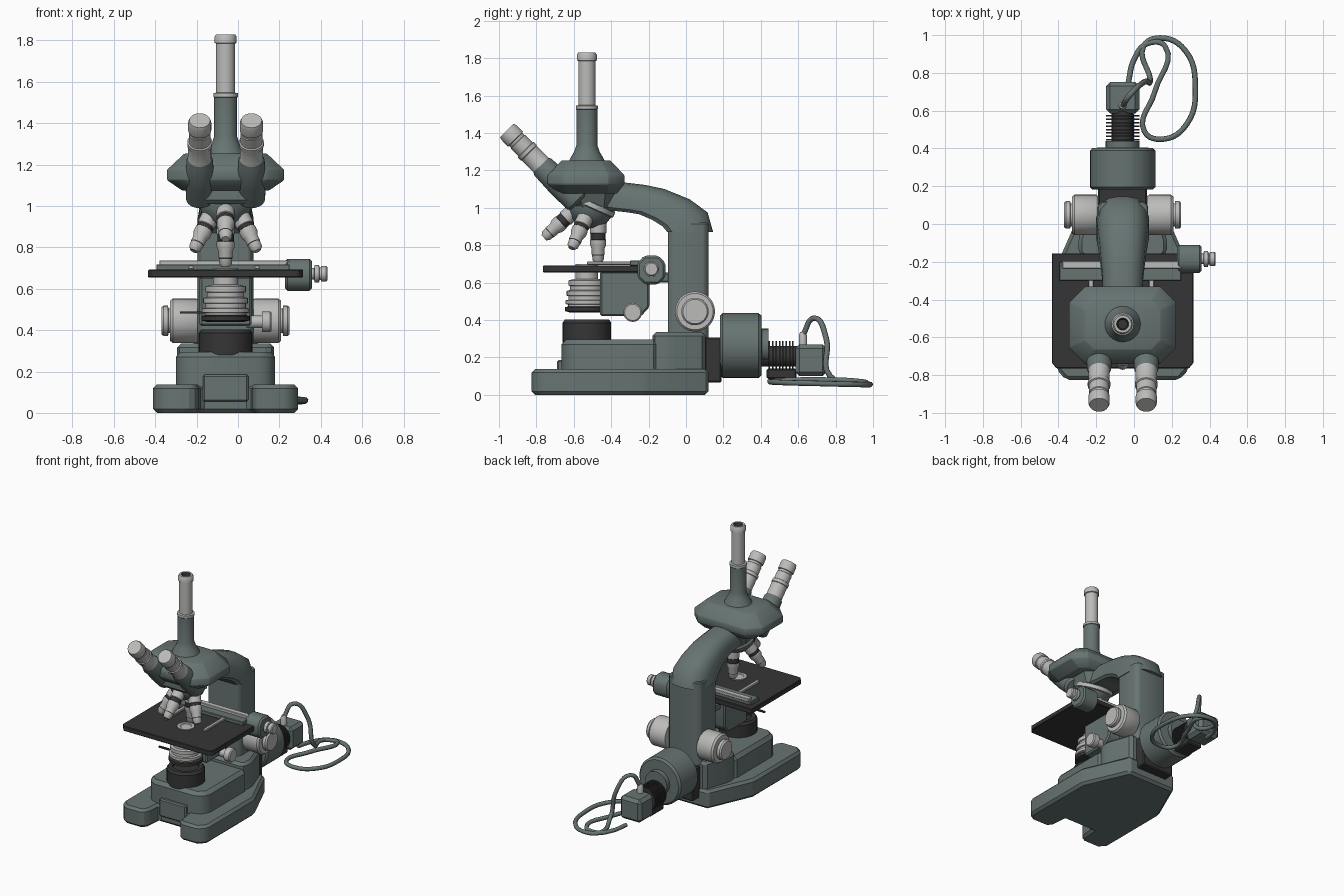
import bpy, bmesh, math
from mathutils import Vector, Matrix

if "Cube" in bpy.data.objects:
    bpy.data.objects.remove(bpy.data.objects["Cube"])

def material(name, r, g, b):
    m = bpy.data.materials.new(name)
    m.diffuse_color = (r, g, b, 1)
    m.use_nodes = True
    m.node_tree.nodes["Principled BSDF"].inputs["Base Color"].default_value = m.diffuse_color
    return m

MATS = [material("grey_green_paint", .135, .175, .168),
        material("black_metal", .036, .036, .036),
        material("light_metal", .5, .5, .49)]
GREEN, BLACK, LIGHT = 0, 1, 2
C = -0.06                                   # centre line of the instrument

def finish(name, bm, angle=35):
    bmesh.ops.recalc_face_normals(bm, faces=bm.faces)
    for f in bm.faces:
        f.smooth = True
    for e in bm.edges:
        e.smooth = e.is_manifold and e.calc_face_angle(0) < math.radians(angle)
    me = bpy.data.meshes.new(name)
    bm.to_mesh(me)
    bm.free()
    for m in MATS:
        me.materials.append(m)
    ob = bpy.data.objects.new(name, me)
    bpy.context.collection.objects.link(ob)
    return ob

def loft(name, rings, mat=GREEN, bevel=0, angle=25):
    """Skin a list of equal-sized closed rings and cap the ends."""
    bm = bmesh.new()
    vs = [[bm.verts.new(p) for p in r] for r in rings]
    n = len(vs[0])
    for a, b in zip(vs, vs[1:]):
        for i in range(n):
            bm.faces.new((a[i], a[(i + 1) % n], b[(i + 1) % n], b[i]))
    bm.faces.new(vs[0][::-1])
    bm.faces.new(vs[-1])
    bmesh.ops.recalc_face_normals(bm, faces=bm.faces)
    if bevel:
        bmesh.ops.bevel(bm, geom=list(bm.edges), offset=bevel, segments=1,
                        affect='EDGES', clamp_overlap=True)
    for f in bm.faces:
        f.material_index = mat
    return finish(name, bm, angle)

def prism(name, outline, z0, z1, mat=GREEN, bevel=0):
    return loft(name, [[(x, y, z) for x, y in outline] for z in (z0, z1)], mat, bevel)

def box(name, x0, x1, y0, y1, z0, z1, mat=GREEN, bevel=0.008):
    return prism(name, [(x0, y0), (x1, y0), (x1, y1), (x0, y1)], z0, z1, mat, bevel)

def lathe(name, prof, origin, axis=(0, 0, 1), mat=GREEN, n=32):
    """Spin (radius, height[, colour of the band above]) about an axis."""
    bm = bmesh.new()
    M = Matrix.Translation(origin) @ Vector(axis).to_track_quat('Z', 'Y').to_matrix().to_4x4()
    rings = [[bm.verts.new(M @ Vector((p[0] * math.cos(2 * math.pi * i / n),
                                       p[0] * math.sin(2 * math.pi * i / n), p[1])))
              for i in range(n)] for p in prof]
    col = mat
    bm.faces.new(rings[0]).material_index = prof[0][2] if len(prof[0]) > 2 else mat
    for k in range(len(prof) - 1):
        col = prof[k][2] if len(prof[k]) > 2 else col
        a, b = rings[k], rings[k + 1]
        for i in range(n):
            j = (i + 1) % n
            bm.faces.new((a[i], a[j], b[j], b[i])).material_index = col
    bm.faces.new(rings[-1]).material_index = prof[-1][2] if len(prof[-1]) > 2 else col
    return finish(name, bm)

def mirrored(half):
    return [(C + x, y) for x, y in half] + [(C - x, y) for x, y in reversed(half)]

# --- foot and body -------------------------------------------------------
prism("base", mirrored([(.12, -.67), (.13, -.78), (.16, -.825), (.30, -.825), (.35, -.77),
                        (.35, -.22), (.20, .12)]), 0, .137, bevel=.018)
prism("body_front", mirrored([(.18, -.665), (.24, -.61), (.24, -.15)]), .1, .295, bevel=.025)
prism("body_rear", mirrored([(.21, -.18), (.235, -.15), (.235, -.08), (.17, .105)]),
      .1, .335, bevel=.025)
box("front_panel", C - .11, C + .11, -.69, -.64, .055, .185)
lathe("field_lens_housing", [(.13, .28), (.13, .385), (.118, .402), (.09, .402), (.085, .39)],
      (C, -.53, 0), mat=BLACK)

# --- column and curved arm -----------------------------------------------
prism("column", mirrored([(.115, -.095), (.135, -.07), (.135, .095), (.11, .12)]), .3, .92,
      bevel=.006)
section = [(.85, 0), (1, .1), (1, .55), (.85, .8), (.55, .96), (.2, 1)]
section += [(-x, t) for x, t in reversed(section)]
arm = []
for (uy, uz), (ly, lz), w in [((.145, .87), (-.1, .87), .14), ((.115, .975), (-.125, .9), .135),
                              ((.02, 1.045), (-.18, .935), .125), ((-.115, 1.1), (-.25, .965), .115),
                              ((-.22, 1.122), (-.31, .975), .108), ((-.33, 1.135), (-.4, .985), .105),
                              ((-.5, 1.14), (-.5, 1.0), .105)]:
    arm.append([(C + w * x, ly + (uy - ly) * t, lz + (uz - lz) * t) for x, t in section])
loft("arm", arm, angle=40)

# --- focus knobs -----------------------------------------------------------
for s, side in ((-1, "left"), (1, "right")):
    lathe("focus_knob_" + side, [(.1, .13), (.107, .14), (.107, .255), (.097, .268), (.06, .268),
                                 (.06, .276), (.073, .278), (.073, .3), (.065, .31)],
          (C, .048, .445), (s, 0, 0), LIGHT)

# --- stage, bracket and condenser --------------------------------------------
prism("stage", mirrored([(.35, -.765), (.375, -.735), (.375, -.155)]), .655, .692, BLACK, .004)
loft("stage_bracket", [[(x, y, z) for y, z in ((-.46, .42), (-.24, .42), (-.195, .47),
                                               (-.195, .66), (-.46, .66))]
                       for x in (C - .125, C + .125)], bevel=.01)
box("bracket_rail", C - .09, C + .09, -.21, -.08, .6, .655)
lathe("condenser_knob", [(.03, .1), (.03, .175), (.05, .175), (.05, .215), (.043, .222)],
      (C, -.285, .44), (1, 0, 0), LIGHT)
lathe("condenser", [(.09, .44, BLACK), (.117, .447), (.117, .468), (.1, .472, LIGHT), (.1, .482),
                    (.115, .485), (.115, .505), (.098, .507), (.098, .528), (.108, .53),
                    (.108, .555), (.09, .56), (.09, .582), (.098, .585), (.098, .612),
                    (.06, .62), (.06, .698), (.04, .698), (.035, .694)], (C, -.53, 0))
box("condenser_lever", -.28, -.1, -.54, -.525, .48, .49, BLACK, 0)
box("slide_carrier", -.395, .25, -.3, -.2, .69, .718, GREEN, .004)
box("slide_rail", -.38, .25, -.235, -.195, .715, .737, LIGHT, .003)
for x in (-.24, .08):
    box("slide_finger", x, x + .025, -.53, -.28, .695, .712, LIGHT, .003)
oct_yz = [(-.185 + a * .075, .667 + b * .077) for a, b in
          ((-1, -.5), (-.5, -1), (.5, -1), (1, -.5), (1, .5), (.5, 1), (-.5, 1), (-1, .5))]
loft("stage_drive_block", [[(x, y, z) for y, z in oct_yz] for x in (.227, .358)], bevel=.012)
lathe("stage_drive_knob", [(.028, .35), (.028, .368), (.042, .37), (.042, .392), (.03, .394),
                           (.03, .4), (.038, .402), (.038, .426), (.032, .432)],
      (0, -.185, .672), (1, 0, 0), LIGHT)

# --- viewing head ----------------------------------------------------------------
def octagon(hx, y0, y1, c, z):
    return [(C + x, y, z) for x, y in ((-hx + c, y0), (hx - c, y0), (hx, y0 + c), (hx, y1 - c),
                                       (hx - c, y1), (-hx + c, y1), (-hx, y1 - c), (-hx, y0 + c))]

loft("head", [octagon(.21, -.685, -.37, .05, 1.075), octagon(.283, -.74, -.33, .085, 1.125),
              octagon(.283, -.74, -.33, .085, 1.175), octagon(.2, -.665, -.405, .05, 1.253)],
     bevel=.004)
loft("head_mount", [octagon(.12, -.6, -.39, .05, 1.0), octagon(.16, -.63, -.38, .05, 1.09)])
box("binocular_bridge", C - .13, C + .13, -.67, -.52, 1.01, 1.1, GREEN, .02)
lathe("photo_tube", [(.098, 1.245), (.09, 1.262), (.068, 1.3), (.056, 1.335), (.056, 1.525),
                     (.059, 1.528, LIGHT), (.059, 1.545), (.046, 1.548), (.046, 1.785),
                     (.053, 1.788), (.053, 1.818), (.046, 1.83), (.032, 1.83, BLACK), (.025, 1.79)],
      (C, -.53, 0))
for s, side in ((-1, "left"), (1, "right")):
    lathe("eyepiece_" + side, [(.05, -.035), (.066, -.02), (.07, .1), (.064, .235), (.056, .25, LIGHT),
                               (.056, .34), (.06, .343), (.06, .365), (.053, .368), (.053, .425),
                               (.049, .428), (.049, .442), (.056, .445), (.056, .495),
                               (.05, .51), (.043, .51)],
          (C + s * .125, -.6, 1.05), (0, -.7, .71))

# --- turret with four objectives ----------------------------------------------------
tilt = math.radians(24)
axis = Vector((0, -math.sin(tilt), -math.cos(tilt)))
apex = Vector((C, -.47, 1.10))
lathe("turret", [(.1, .04), (.135, .08, LIGHT), (.135, .105), (.125, .11, GREEN), (.115, .15),
                 (.07, .2), (.03, .212)], apex, axis)
u, v = Vector((1, 0, 0)), axis.cross(Vector((1, 0, 0)))
for k, end in enumerate((.39, .38, .395, .38)):
    a = math.pi / 2 * k + math.pi / 2
    d = axis * math.cos(tilt) + (u * math.cos(a) + v * math.sin(a)) * math.sin(tilt)
    e = end - .39
    lathe("objective_%d" % (k + 1),
          [(.044, .15, LIGHT), (.044, .235), (.04, .238, BLACK), (.04, .265 + e),
           (.043, .267 + e, LIGHT), (.043, .295 + e), (.034, .315 + e), (.034, .345 + e, BLACK),
           (.032, .35 + e, LIGHT), (.03, .375 + e), (.018, .39 + e)], apex, d, n=24)

# --- lamp house ------------------------------------------------------------------------
box("lamp_coupling", C - .13, C + .13, .1, .19, .065, .305, BLACK)
lathe("lamp_house", [(.16, .183), (.173, .195), (.173, .388), (.16, .403), (.09, .405),
                     (.09, .44)], (C, 0, .265 - .002), (0, 1, 0))
lathe("lamp_core", [(.055, .4), (.055, .6)], (C, 0, .205), (0, 1, 0), BLACK)
for i in range(8):
    y = .442 + i * .018
    lathe("cooling_fin", [(.088, y), (.088, y + .008)], (C, 0, .2), (0, 1, 0), BLACK)
box("fin_support", C - .06, C + .06, .43, .59, .085, .14, BLACK)
box("lamp_socket", C - .088, C + .088, .585, .752, .1, .27, GREEN, .022)
lathe("cord_grip", [(.022, .26), (.022, .315), (.015, .335)], (C, .625, 0), mat=LIGHT, n=16)

# --- power cord -----------------------------------------------------------------------
cu = bpy.data.curves.new("power_cord", 'CURVE')
cu.dimensions, cu.bevel_depth, cu.bevel_resolution = '3D', .015, 2
cu.resolution_u, cu.use_fill_caps = 6, True
sp = cu.splines.new('BEZIER')
path = [(C, .625, .32), (-.02, .685, .41), (.05, .75, .3), (.085, .77, .1), (.05, .94, .06),
        (.14, .985, .055), (.27, .92, .055), (.325, .72, .06), (.28, .53, .065), (.16, .45, .07),
        (.055, .49, .075), (.11, .7, .08), (.165, .94, .07), (.07, .955, .06), (0, .87, .06),
        (-.03, .75, .065)]
sp.bezier_points.add(len(path) - 1)
for bp, p in zip(sp.bezier_points, path):
    bp.co = p
    bp.handle_left_type = bp.handle_right_type = 'AUTO'
cu.materials.append(MATS[GREEN])
bpy.context.collection.objects.link(bpy.data.objects.new("power_cord", cu))
